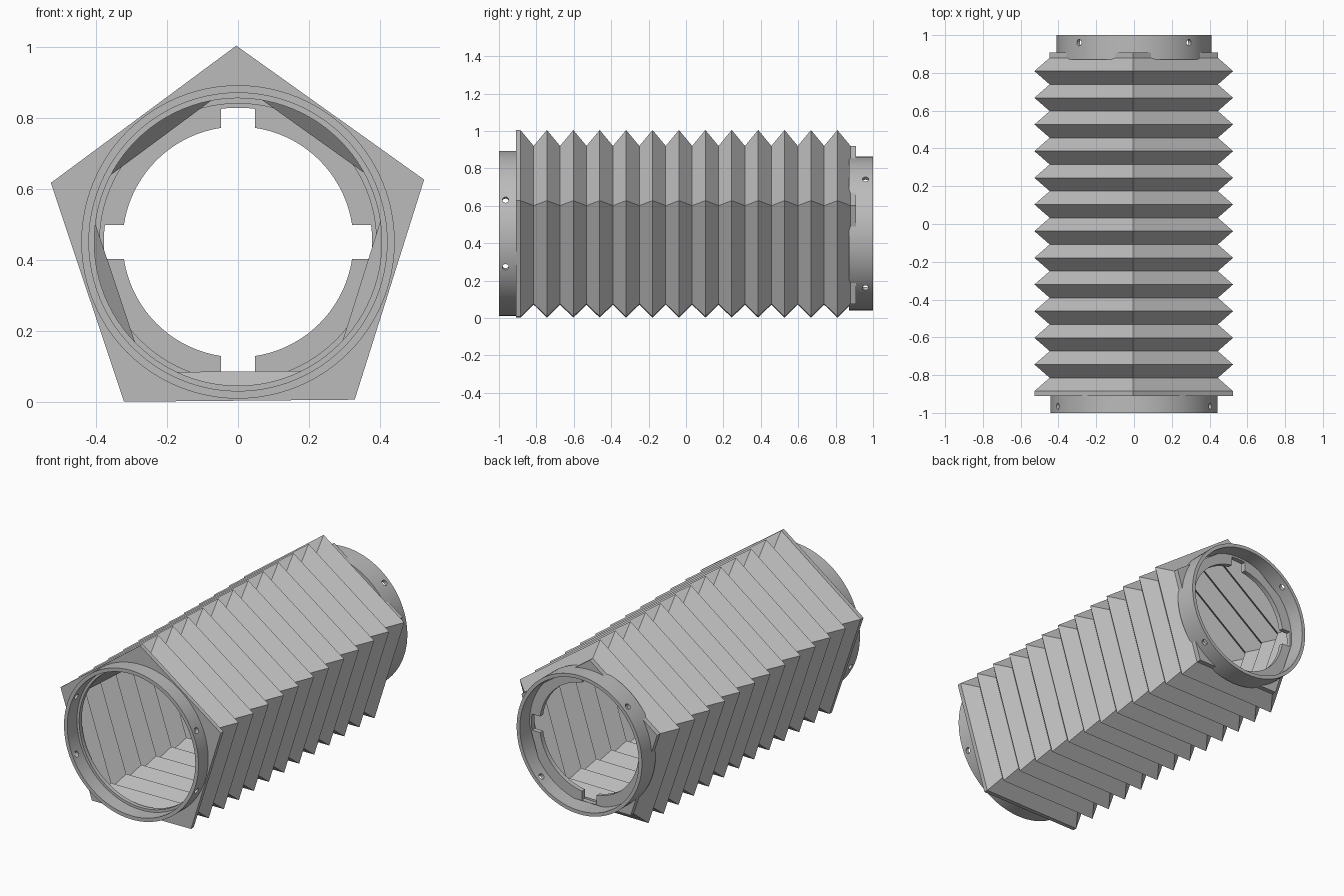
import bpy
import bmesh
from math import radians, cos, sin, tau, pi, atan2, hypot, degrees
from mathutils import Matrix

old = bpy.data.objects.get("Cube")
if old:
    bpy.data.objects.remove(old, do_unlink=True)

CZ = 0.452            # height of the tube axis
TILT = radians(90.5)  # direction of the top corner
RIDGE, VALLEY, WALL = 0.553, 0.468, 0.017
FRONT, PITCH, FOLDS = -0.885, 0.1412, 13

grey = bpy.data.materials.new("plain_grey")
grey.use_nodes = True
colour = (0.5, 0.5, 0.5, 1)
grey.diffuse_color = colour
grey.node_tree.nodes["Principled BSDF"].inputs["Base Color"].default_value = colour


def point(r, a, y):
    return (r * cos(a), y, CZ + r * sin(a))


def finish(name, bm, smooth=False):
    bmesh.ops.recalc_face_normals(bm, faces=bm.faces)
    me = bpy.data.meshes.new(name)
    bm.to_mesh(me)
    bm.free()
    me.materials.append(grey)
    ob = bpy.data.objects.new(name, me)
    bpy.context.collection.objects.link(ob)
    if smooth:
        bpy.ops.object.select_all(action='DESELECT')
        ob.select_set(True)
        bpy.context.view_layer.objects.active = ob
        bpy.ops.object.shade_smooth_by_angle(angle=radians(30))
    return ob


def loft(name, loops, smooth=False):
    """Join loops of points into a closed, hollow solid."""
    bm = bmesh.new()
    rows = [[bm.verts.new(p) for p in loop] for loop in loops]
    for a, b in zip(rows, rows[1:] + rows[:1]):
        n = len(a)
        for i in range(n):
            j = (i + 1) % n
            bm.faces.new((a[i], a[j], b[j], b[i]))
    return finish(name, bm, smooth)


def pentagon(radius, a):
    """Distance from the axis to a pentagon's edge in direction a."""
    off = (a - TILT) % (tau / 5) - pi / 5
    return radius * cos(pi / 5) / cos(off)


def pentagon_plate(name, radius, hole, y0, y1):
    """Pentagonal plate; hole is a list of (angle, radius)."""
    corners = [((TILT + k * tau / 5) % tau) for k in range(5)]
    for c in corners:
        near = min(hole, key=lambda h: abs(h[0] % tau - c))
        hole.append((c, near[1]))
    hole.sort(key=lambda h: h[0])
    outer = [(a, pentagon(radius, a)) for a, _ in hole]
    loops = [(outer, y0), (outer, y1), (hole, y1), (hole, y0)]
    return loft(name, [[point(r, a, y) for a, r in ring] for ring, y in loops])


def collar(name, r_out, r_in, y0, y1, hole_y, hole_angles):
    """Round collar pierced by small radial screw holes."""
    angles = [i * tau / 96 for i in range(96)]
    profile = [(r_out, y0), (r_out, y1), (r_in, y1), (r_in, y0)]
    ob = loft(name, [[point(r, a, y) for a in angles] for r, y in profile])
    bm = bmesh.new()
    for deg in hole_angles:
        a = radians(deg)
        mat = (Matrix.Translation(point(r_out, a, hole_y))
               @ Matrix.Rotation(-a, 4, 'Y') @ Matrix.Rotation(pi / 2, 4, 'Y'))
        bmesh.ops.create_cone(bm, cap_ends=True, segments=16, radius1=0.017,
                              radius2=0.017, depth=0.12, matrix=mat)
    cutter = finish("hole_cutter", bm)
    cutter.hide_render = True
    mod = ob.modifiers.new("holes", 'BOOLEAN')
    mod.operation, mod.solver, mod.object = 'DIFFERENCE', 'EXACT', cutter
    bpy.ops.object.select_all(action='DESELECT')
    ob.select_set(True)
    bpy.context.view_layer.objects.active = ob
    bpy.ops.object.modifier_apply(modifier=mod.name)
    bpy.data.objects.remove(cutter, do_unlink=True)
    bpy.ops.object.shade_smooth_by_angle(angle=radians(30))
    return ob


# Pleated pentagonal tube: zigzag outside, the same zigzag inside
zigzag = [(RIDGE if i % 2 == 0 else VALLEY, FRONT + i * PITCH / 2)
          for i in range(FOLDS * 2)]
profile = zigzag + [(r - WALL, y) for r, y in reversed(zigzag)]
loft("bellows", [[point(r, TILT + k * tau / 5, y) for k in range(5)]
                 for r, y in profile])
back = zigzag[-1][1]

# Front plate with a round opening
round_hole = [(i * tau / 96, 0.405) for i in range(96)]
pentagon_plate("front_plate", RIDGE, round_hole, -0.91, FRONT)

# Back plate with an opening that has four square notches
r_hole, r_notch, half = 0.325, 0.378, 0.048
wide, narrow = atan2(half, r_hole), atan2(half, r_notch)
notched = []
for q in range(4):
    mid = q * pi / 2 + 0.2
    c = mid - 0.2
    for t in range(7):
        notched.append((c + narrow * (t / 3 - 1), r_notch))
    for t in range(19):
        notched.append((c + wide + (pi / 2 - 2 * wide) * t / 18, r_hole))
notched = [(a % tau, r) for a, r in notched]
pentagon_plate("back_plate", VALLEY, notched, back, 0.908)

# Mounting collars at both ends
collar("front_collar", 0.4415, 0.42, -1.0, -0.91, -0.965, (24, -24, 156, 204))
collar("back_collar", 0.411, 0.39, 0.872, 1.0, 0.96, (45, 135, 225, 315))
